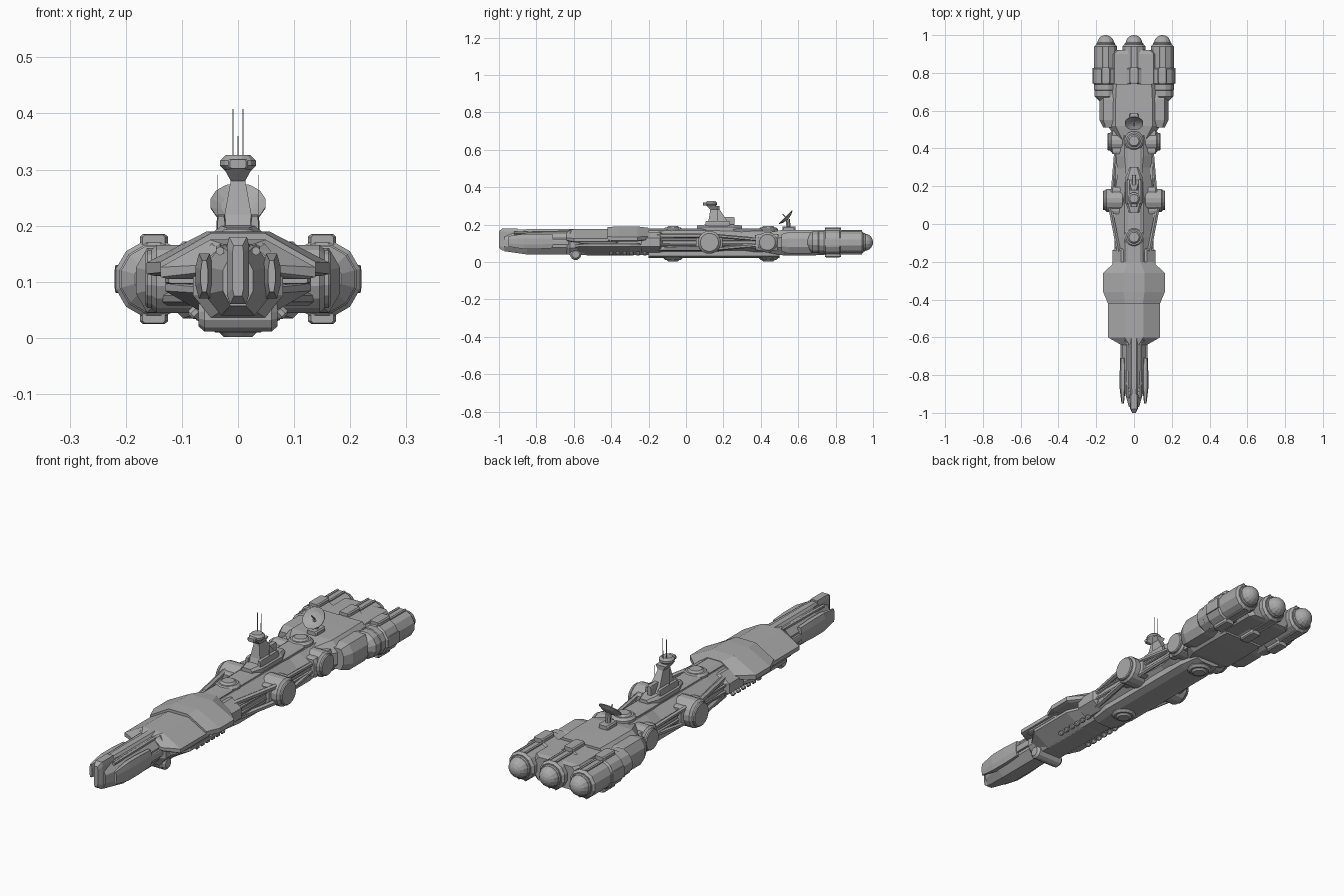
import bpy, bmesh, math
from mathutils import Vector

cube = bpy.data.objects.get("Cube")
if cube:
    bpy.data.objects.remove(cube, do_unlink=True)

shade = (.4, .4, .4, 1)
grey = bpy.data.materials.new("hull grey")
grey.use_nodes = True
grey.diffuse_color = shade
grey.node_tree.nodes["Principled BSDF"].inputs["Base Color"].default_value = shade

RIGHT, BACK, UP = Vector((1, 0, 0)), Vector((0, 1, 0)), Vector((0, 0, 1))
MIDDLE = .105  # height of the long axis of the ship


def skin(name, rings, mirror=False):
    # bridge successive rings, close both ends and make the object
    bm = bmesh.new()
    loops = [[bm.verts.new(point) for point in ring] for ring in rings]
    for near, far in zip(loops, loops[1:]):
        for i in range(len(near)):
            bm.faces.new((near[i - 1], near[i], far[i], far[i - 1]))
    bm.faces.new(loops[0])
    bm.faces.new(loops[-1])
    bmesh.ops.recalc_face_normals(bm, faces=bm.faces)
    mesh = bpy.data.meshes.new(name)
    bm.to_mesh(mesh)
    bm.free()
    mesh.materials.append(grey)
    part = bpy.data.objects.new(name, mesh)
    bpy.context.collection.objects.link(part)
    if mirror:
        part.modifiers.new("Mirror", "MIRROR").use_mirror_merge = False


def hull(name, start, end, width, low, high, nose=.8, tail=.8, slope=.02,
         top=.6, bottom=.6, upper=.7, lower=.3, x=0):
    # chamfered section run along y, shrinking at both ends; width is a half width
    rings = []
    for y, scale in ((start, nose), (start + slope, 1), (end - slope, 1), (end, tail)):
        centre, tall, wide = (low + high) / 2, (high - low) * (1 + scale) / 2, width * scale
        base = centre - tall / 2
        side = [(wide * bottom, base), (wide, base + tall * lower),
                (wide, base + tall * upper), (wide * top, base + tall)]
        rings.append([(x + a, y, z) for a, z in side]
                     + [(x - a, y, z) for a, z in reversed(side)])
    skin(name, rings, mirror=x != 0)


def box(name, x, y, z, width, length, height):
    hull(name, y - length / 2, y + length / 2, width / 2, z - height / 2, z + height / 2,
         slope=length / 10, top=.8, bottom=.8, upper=.8, lower=.2, x=x)


def lathe(name, profile, centre, axis, sides=12, mirror=False):
    # revolve (radius, distance) pairs around an axis
    turn = Vector(axis).to_track_quat("Z", "Y")
    angles = [math.tau * (i + .5) / sides for i in range(sides)]
    skin(name, [[Vector(centre) + turn @ Vector((r * math.cos(a), r * math.sin(a), d))
                 for a in angles] for r, d in profile], mirror)


def drum(name, centre, axis, radius, length, chamfer=.01, sides=16, mirror=False):
    inner = radius - chamfer
    lathe(name, [(inner, 0), (radius, chamfer), (radius, length - chamfer), (inner, length)],
          centre, axis, sides, mirror)


def rod(name, start, end, radius, sides=6, mirror=False):
    along = Vector(end) - Vector(start)
    lathe(name, [(radius, 0), (radius, along.length)], start, along, sides, mirror)


# Nose
hull("nose_hull", start=-.97, end=-.6, width=.06, low=.04, high=.165, nose=.45, tail=1,
     slope=.12, top=.5, bottom=.5)
hull("nose_tip", start=-1, end=-.9, width=.02, low=.06, high=.18, nose=.5, tail=1,
     top=.8, bottom=.7, upper=.85, lower=.15)
hull("nose_cheek", start=-.95, end=-.71, width=.016, low=.07, high=.15, nose=.4,
     slope=.08, x=.06)
hull("nose_spine", start=-.9, end=-.6, width=.022, low=.14, high=.175, tail=1, slope=.05)
rod("nose_barrel", (.032, -.92, .155), (.032, -.62, .16), radius=.008, mirror=True)
box("nose_side_rail", x=.06, y=-.69, z=MIDDLE, width=.022, length=.16, height=.03)
drum("chin_drum", (-.07, -.59, .04), RIGHT, radius=.03, length=.14, sides=12)

# Armour section: overhanging roof plates above a narrower keel
hull("front_armour", start=-.64, end=-.36, width=.138, low=.105, high=.175, nose=.5, tail=1,
     slope=.04, top=.36, bottom=.9, upper=.3, lower=.05)
hull("rear_armour", start=-.42, end=-.2, width=.163, low=.11, high=.19, nose=.85, tail=.62,
     slope=.06, top=.34, bottom=.9, upper=.3, lower=.05)
hull("lower_armour", start=-.62, end=-.2, width=.13, low=.035, high=.1, nose=.5, tail=.7,
     slope=.1, top=.95, bottom=.35, upper=.95, lower=.75)
hull("armour_core", start=-.64, end=-.15, width=.08, low=.036, high=.168, nose=.7, tail=1)
box("armour_vent", x=.1, y=-.47, z=.103, width=.06, length=.2, height=.014)
for i in range(6):
    drum("belly_port", (.07, -.4 + i * .036, .052), RIGHT - UP, radius=.011, length=.02,
         chamfer=.004, sides=8, mirror=True)

# Middle hull
hull("middle_hull", start=-.22, end=.3, width=.1, low=.035, high=.168, nose=.9, tail=.85,
     slope=.15, top=.5, bottom=.5)
hull("aft_hull", start=.28, end=.5, width=.1, low=.035, high=.165, nose=.85, tail=1,
     slope=.08, top=.5, bottom=.5)
hull("flared_collar", start=-.24, end=-.12, width=.115, low=.05, high=.16, nose=1, tail=.75)
hull("dorsal_spine", start=-.22, end=.42, width=.045, low=.15, high=.18, top=.7, bottom=1)
hull("belly_keel", start=-.2, end=.5, width=.075, low=.02, high=.06, slope=.1, top=1)
for side in (1, -1):
    high, inner = MIDDLE + side * .035, MIDDLE + side * .014
    rod("front_strut", (.13, .11, high), (.07, -.2, high), radius=.012, mirror=True)
    rod("rear_strut", (.115, .16, high), (.095, .4, inner), radius=.01, mirror=True)
    rod("side_pipe", (.098, -.2, inner), (.098, .5, inner), radius=.007, mirror=True)

# Side drums with raised end caps
for name, y, radius, reach in (("forward_drum", .125, .062, .155), ("aft_drum", .435, .055, .13)):
    drum(name, (.05, y, MIDDLE), RIGHT, radius, reach - .05, mirror=True)
    drum(name + "_cap", (reach - .01, y, MIDDLE), RIGHT, radius * .85, length=.02,
         chamfer=.004, mirror=True)
    box(name + "_collar", x=.09, y=y, z=MIDDLE, width=.06, length=radius * 2.3, height=.085)

# Turrets above and below
for y in (-.07, .44):
    for name, z, axis in (("top_turret", .155, UP), ("bottom_turret", .04, -UP)):
        drum(name, (0, y, z), axis, radius=.052, length=.03)
        drum(name + "_cap", (0, y, z), axis, radius=.036, length=.038)

# Command tower
hull("tower_base", start=.06, end=.3, width=.044, low=.16, high=.2, nose=.6, tail=.5,
     slope=.05, top=.7, bottom=1)
skin("tower", [[(-w, a, z), (w, a, z), (w, b, z), (-w, b, z)] for z, w, a, b in (
    (.17, .04, .1, .25), (.22, .024, .12, .22), (.28, .013, .13, .18), (.3, .024, .11, .18))])
drum("tower_head", (0, .135, .297), UP, radius=.033, length=.029, sides=12)
box("tower_head_front", x=0, y=.11, z=.31, width=.036, length=.04, height=.018)
box("tower_rib", x=.03, y=.17, z=.19, width=.016, length=.13, height=.06)
box("tower_back", x=0, y=.22, z=.215, width=.022, length=.08, height=.05)
rod("tall_mast", (.009, .15, .32), (.009, .15, .408), radius=.0014, sides=4, mirror=True)
rod("short_mast", (0, .16, .32), (0, .16, .36), radius=.0012, sides=4)
rod("side_mast", (.036, .17, .2), (.036, .17, .29), radius=.001, sides=4, mirror=True)

# Dish aerial: a shallow bowl with a thin rim
facing = (UP - BACK).normalized()
hub = Vector((0, .545, .228))
steps = [.01, .03, .05]
bowl = [(r, r * r * 6) for r in steps]
lathe("dish", bowl + [(r, d + .003) for r, d in reversed(bowl)], hub, facing, sides=14)
rod("dish_feed", hub, hub + facing * .04, radius=.003)
rod("dish_mount", (0, .55, .15), hub, radius=.012, sides=8)
box("dish_base", x=0, y=.55, z=.175, width=.05, length=.07, height=.03)

# Engine block
hull("engine_block", start=.42, end=.74, width=.14, low=.035, high=.172, nose=.5, tail=.95,
     slope=.1, top=.7, bottom=.7)
hull("engine_deck", start=.7, end=.92, width=.13, low=.045, high=.16, nose=1, top=.8, bottom=.8)
hull("engine_shoulder", start=.51, end=.7, width=.05, low=.045, high=.16, nose=.6, tail=.7,
     slope=.04, x=.132)

# Three engines, the outer one mirrored
for x in (0, .15):
    pair = x > 0

    def place(y, z=MIDDLE):
        return x, y, z

    drum("engine_front", place(.65), BACK, radius=.06, length=.12, chamfer=.025,
         sides=12, mirror=pair)
    drum("engine", place(.7), BACK, radius=.063, length=.25, sides=12, mirror=pair)
    drum("engine_band", place(.735), BACK, radius=.07, length=.095, sides=12, mirror=pair)
    quarter = [math.pi / 2 * i / 5 for i in range(5)]
    lathe("exhaust_dome", [(.046 * math.cos(a), .046 * math.sin(a)) for a in quarter]
          + [(.002, .046)], place(.954), BACK, sides=14, mirror=pair)
    drum("exhaust_ring", place(.92), BACK, radius=.05, length=.04, chamfer=.004, mirror=pair)
    for side in (1, -1):
        box("engine_clamp", x, y=.785, z=MIDDLE + side * .068, width=.05, length=.085, height=.024)
        for lane in (x - .016, x + .016):
            level = MIDDLE + side * .06
            rod("engine_pipe", (lane, .74, level), (lane, .94, level), radius=.006, mirror=pair)
box("engine_side_clamp", x=.212, y=.785, z=MIDDLE, width=.016, length=.08, height=.05)
